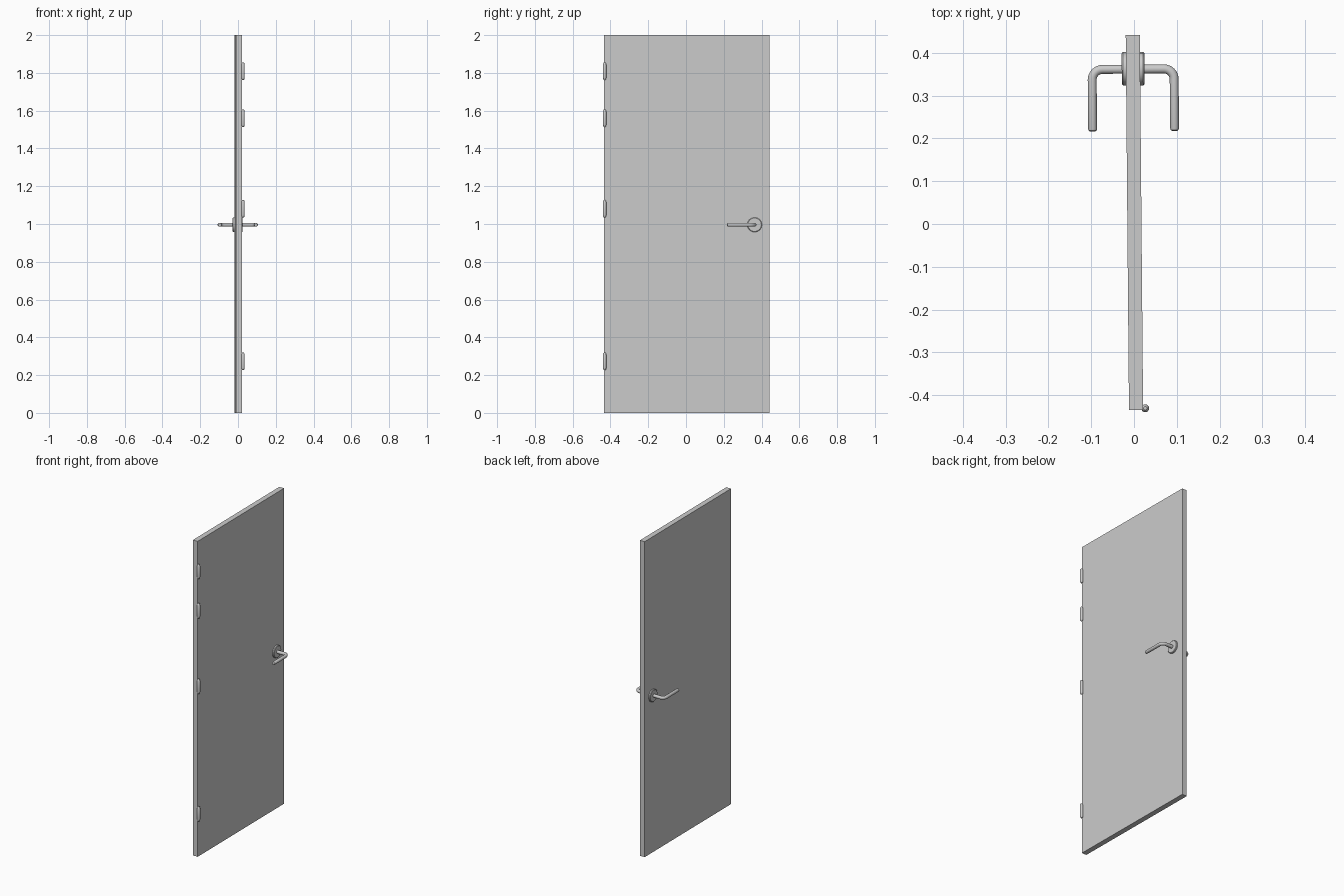
import bpy, math
from mathutils import Matrix

if "Cube" in bpy.data.objects:
    bpy.data.objects.remove(bpy.data.objects["Cube"])

# The whole door stands very slightly ajar around the vertical axis
TURN = Matrix.Translation((0.001, 0, 0)) @ Matrix.Rotation(0.0087, 4, 'Z')


def tube(name, points):
    """Round solid along (x, y, z, radius) points, with closed ends."""
    cu = bpy.data.curves.new(name, 'CURVE')
    cu.dimensions = '3D'
    cu.bevel_depth = 1.0
    cu.bevel_resolution = 6
    cu.use_fill_caps = True
    sp = cu.splines.new('POLY')
    sp.points.add(len(points) - 1)
    for p, (x, y, z, r) in zip(sp.points, points):
        p.co = (x, y, z, 1)
        p.radius = r
    ob = bpy.data.objects.new(name, cu)
    bpy.context.collection.objects.link(ob)
    bpy.ops.object.select_all(action='DESELECT')
    ob.select_set(True)
    bpy.context.view_layer.objects.active = ob
    bpy.ops.object.convert(target='MESH')
    ob = bpy.context.object
    ob.name = name
    bpy.ops.object.shade_smooth_by_angle(angle=math.radians(35))
    ob.matrix_world = TURN
    return ob


# Door leaf
bpy.ops.mesh.primitive_cube_add(size=1)
leaf = bpy.context.object
leaf.name = "door_leaf"
leaf.data.transform(Matrix.Translation((0, 0.0035, 1))
                    @ Matrix.Diagonal((0.033, 0.876, 2.0, 1)))
leaf.matrix_world = TURN

# Lever handle and round rosette on each face
HZ, R = 0.996, 0.0104
X, Y, BEND = 0.0958, 0.362, 0.024
for side, label in ((1, "front"), (-1, "back")):
    tube("rosette_" + label, [
        (side * x, Y + 0.001, HZ, r) for x, r in
        ((0.012, 0.039), (0.0235, 0.039), (0.0265, 0.036))])

    path = [(side * 0.015, Y, HZ, R)]
    for i in range(9):
        a = math.pi / 2 * i / 8
        path.append((side * (X - BEND + BEND * math.sin(a)),
                     Y - BEND + BEND * math.cos(a), HZ, R))
    path += [(side * X, y, HZ, r) for y, r in
             ((0.223, R), (0.219, R * 0.88), (0.217, R * 0.6))]
    tube("lever_" + label, path)

# Hinge barrels with tapered tips
for i, z in enumerate((0.2725, 1.081, 1.560, 1.809)):
    tube(f"hinge_{i + 1}", [
        (0.0215, -0.431, z + dz, r) for dz, r in
        ((-0.0465, 0.004), (-0.044, 0.0065), (-0.034, 0.0092),
         (0.034, 0.0092), (0.044, 0.0065), (0.0465, 0.004))])
